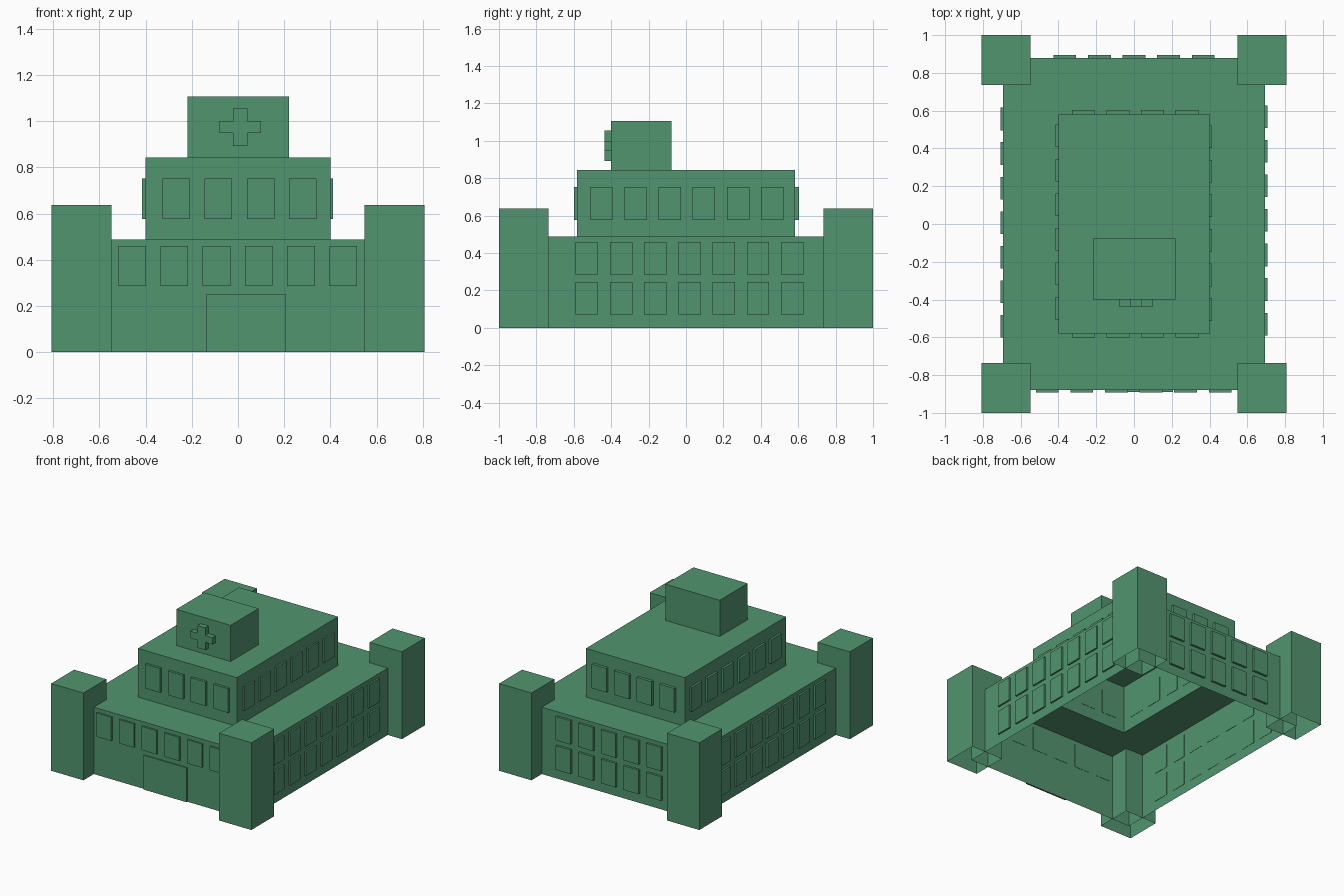
import bpy
import bmesh

if "Cube" in bpy.data.objects:
    bpy.data.objects.remove(bpy.data.objects["Cube"])

green = bpy.data.materials.new("green")
green.diffuse_color = (0.085, 0.30, 0.16, 1)
green.use_nodes = True
green.node_tree.nodes["Principled BSDF"].inputs["Base Color"].default_value = green.diffuse_color


def finish(name, bm):
    bmesh.ops.recalc_face_normals(bm, faces=bm.faces)
    mesh = bpy.data.meshes.new(name)
    bm.to_mesh(mesh)
    bm.free()
    mesh.materials.append(green)
    ob = bpy.data.objects.new(name, mesh)
    bpy.context.collection.objects.link(ob)
    return ob


def add_box(bm, x0, x1, y0, y1, z0, z1, open_bottom=False):
    v = bmesh.ops.create_cube(bm, size=1)["verts"]
    for p in v:
        p.co = (x1 if p.co.x > 0 else x0, y1 if p.co.y > 0 else y0,
                z1 if p.co.z > 0 else z0)
    if open_bottom:
        faces = {f for p in v for f in p.link_faces}
        low = [f for f in faces if all(abs(p.co.z - z0) < 1e-5 for p in f.verts)]
        bmesh.ops.delete(bm, geom=low, context='FACES_ONLY')


# Stepped hollow building shell, open underneath: rectangles stacked as rings
bm = bmesh.new()
steps = [(-.694, .694, -.88, .88, 0, .488),
         (-.40, .40, -.583, .583, .488, .843),
         (-.218, .22, -.40, -.078, .843, 1.107)]
ring = None
for x0, x1, y0, y1, z0, z1 in steps:
    for z in (z0, z1):
        new = [bm.verts.new((x, y, z)) for x, y in
               ((x0, y0), (x1, y0), (x1, y1), (x0, y1))]
        if ring:
            for i in range(4):
                j = (i + 1) % 4
                bm.faces.new((ring[i], ring[j], new[j], new[i]))
        ring = new
bm.faces.new(ring)
shell = finish("building_shell", bm)
# the open shell should face outwards: its roof cap points up
if shell.data.polygons[-1].normal.z < 0:
    shell.data.flip_normals()

# Corner towers, open underneath
for sx, side in ((-1, "left"), (1, "right")):
    for sy, end in ((-1, "front"), (1, "back")):
        bm = bmesh.new()
        xs = sorted((sx * .548, sx * .808))
        ys = sorted((sy * .736, sy * 1.0))
        add_box(bm, *xs, *ys, 0, .637, True)
        ob = finish(f"tower_{end}_{side}", bm)
        if max(ob.data.polygons, key=lambda f: f.center.z).normal.z < 0:
            ob.data.flip_normals()


# Window panels: rows of thin boxes on one wall
def windows(name, axis, wall, out, first, count, rows):
    bm = bmesh.new()
    depth = sorted((wall, out))
    for z0, z1 in rows:
        for i in range(count):
            c = first + i * .183
            span = (c - .06, c + .06)
            if axis == 'x':
                add_box(bm, *depth, *span, z0, z1)
            else:
                add_box(bm, *span, *depth, z0, z1)
    finish(name, bm)


low, high, top = (.07, .246), (.286, .459), (.577, .753)
windows("windows_front", 'y', -.878, -.893, -.459, 6, [high])
windows("windows_back", 'y', .878, .896, -.366, 5, [low, high])
windows("windows_right", 'x', .692, .706, -.53, 7, [low, high])
windows("windows_left", 'x', -.692, -.708, -.542, 7, [low, high])
windows("upper_windows_front", 'y', -.581, -.60, -.268, 4, [top])
windows("upper_windows_back", 'y', .581, .604, -.268, 4, [top])
windows("upper_windows_right", 'x', .398, .412, -.453, 6, [top])
windows("upper_windows_left", 'x', -.398, -.416, -.447, 6, [top])

# Entrance door panel
bm = bmesh.new()
add_box(bm, -.139, .207, -.89, -.878, 0, .25)
finish("door", bm)

# Plus-shaped sign on the rooftop block, extruded outline
bm = bmesh.new()
cx, cz, a, b, arm, h = .010, .974, .032, .09, .025, .081
outline = [(-a, -h), (a, -h), (a, -arm), (b, -arm), (b, arm), (a, arm),
           (a, h), (-a, h), (-a, arm), (-b, arm), (-b, -arm), (-a, -arm)]
face = bm.faces.new([bm.verts.new((cx + x, -.437, cz + z)) for x, z in outline])
ext = bmesh.ops.extrude_face_region(bm, geom=[face], use_keep_orig=True)["geom"]
bmesh.ops.translate(bm, vec=(0, .039, 0),
                    verts=[g for g in ext if isinstance(g, bmesh.types.BMVert)])
finish("cross_sign", bm)
